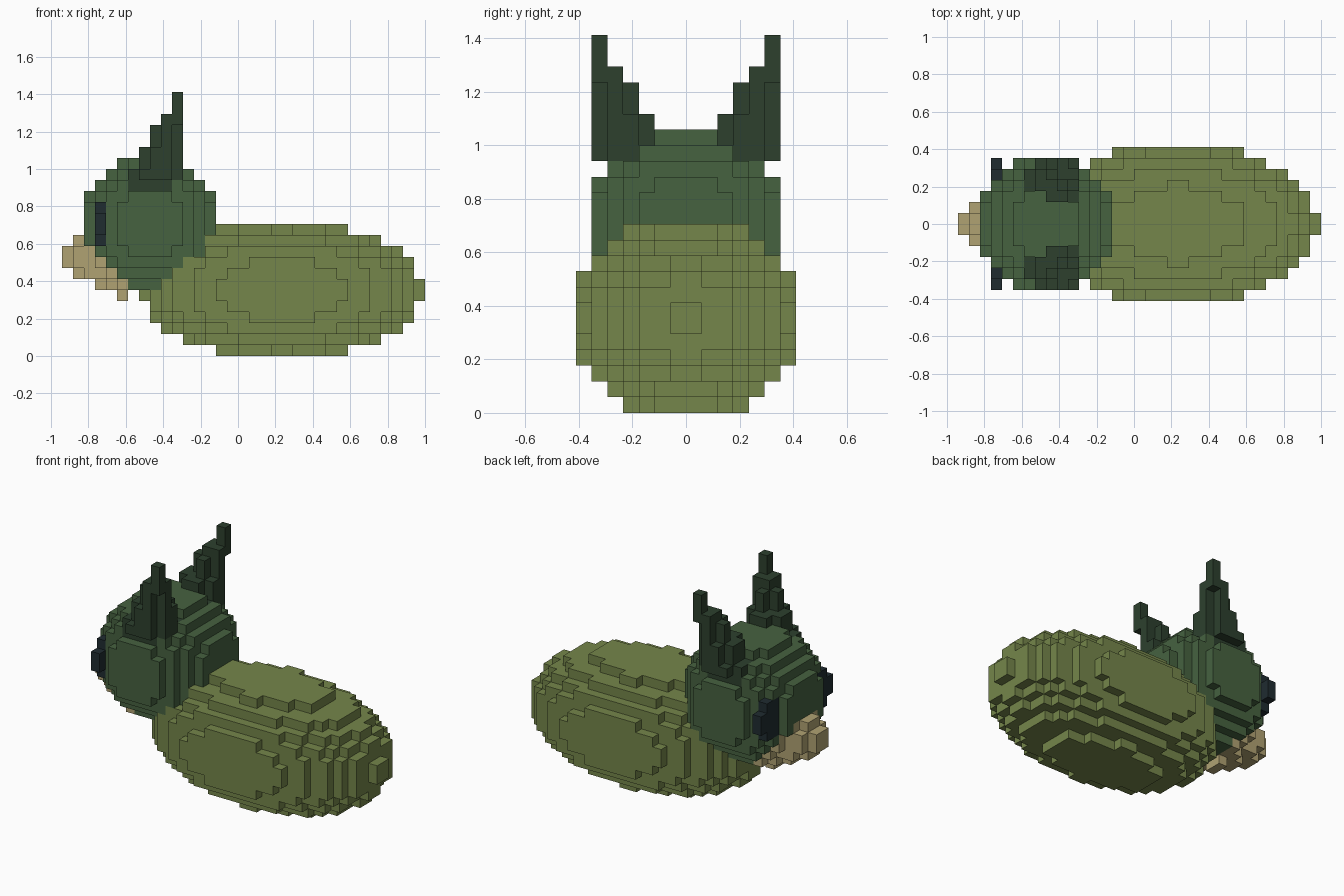
import bpy, bmesh
from mathutils import Vector

cube = bpy.data.objects.get("Cube")
if cube:
    bpy.data.objects.remove(cube, do_unlink=True)

NX, NY, NZ = 34, 14, 24          # block grid
UNIT = 2 / NX


def material(name, rgb):
    m = bpy.data.materials.new(name)
    m.use_nodes = True
    m.diffuse_color = (*rgb, 1)
    m.node_tree.nodes["Principled BSDF"].inputs["Base Color"].default_value = (*rgb, 1)
    return m


# Each rule takes a block centre: x from the bill tip, y from the middle, z from the ground
def in_body(x, y, z):
    return ((x - 21) / 12.8) ** 2 + (y / 7.35) ** 2 + ((z - 6) / 6.275) ** 2 <= 1


def in_head(x, y, z):
    return (x - 9) ** 2 + y ** 2 + (z - 12) ** 2 <= 39.5


def in_bill(x, y, z):
    return x < 7 and y ** 2 + (z - 9) ** 2 <= (0.5 * x + 0.45) ** 2


def in_eyes(x, y, z):
    return 4 < x < 5 and (abs(y) - 4) ** 2 + (z - 12) ** 2 <= 4


# Leaning horn-shaped ears: bottom, top, centre x, centre y, radius
EAR_LAYERS = [(15, 16, 9, 3, 2.4), (16, 17, 9.5, 3.5, 2.3), (17, 19, 10, 4, 1.8),
              (19, 21, 10.5, 4.5, 1.2), (21, 22, 11, 5, 0.75), (22, 24, 11.5, 5.5, 0.4)]


def in_ears(x, y, z):
    return any(lo < z < hi and (x - cx) ** 2 + (abs(y) - cy) ** 2 <= r * r
               for lo, hi, cx, cy, r in EAR_LAYERS)


# Later parts replace earlier ones where they overlap
PARTS = [
    ("body", in_body, material("olive green", (0.178, 0.238, 0.069))),
    ("head", in_head, material("forest green", (0.061, 0.122, 0.051))),
    ("bill", in_bill, material("tan", (0.434, 0.362, 0.171))),
    ("eyes", in_eyes, material("near black", (0.014, 0.025, 0.030))),
    ("ears", in_ears, material("dark green", (0.026, 0.051, 0.027))),
]

blocks = {}
for i in range(NX):
    for j in range(NY):
        for k in range(NZ):
            for name, rule, mat in PARTS:
                if rule(i + 0.5, j + 0.5 - NY / 2, k + 0.5):
                    blocks[i, j, k] = name


def block_faces(cell):
    """Yield the corner loops of the sides of a block that are not covered."""
    for axis in range(3):
        for sign in (-1, 1):
            step = [0, 0, 0]
            step[axis] = sign
            if tuple(c + s for c, s in zip(cell, step)) in blocks:
                continue
            n = Vector(step)
            u = Vector([float(a == (axis + 1) % 3) for a in range(3)])
            v = n.cross(u)
            mid = Vector(cell) + Vector((0.5, 0.5, 0.5)) + n / 2
            yield [mid + (u * a + v * b) / 2
                   for a, b in ((-1, -1), (1, -1), (1, 1), (-1, 1))]


# One outer shell per part
offset = Vector((NX / 2, NY / 2, 0))
for name, rule, mat in PARTS:
    bm = bmesh.new()
    for cell, part in blocks.items():
        if part == name:
            for loop in block_faces(cell):
                bm.faces.new([bm.verts.new((p - offset) * UNIT) for p in loop])
    bmesh.ops.remove_doubles(bm, verts=bm.verts, dist=UNIT / 10)
    mesh = bpy.data.meshes.new(name)
    bm.to_mesh(mesh)
    bm.free()
    mesh.materials.append(mat)
    bpy.context.scene.collection.objects.link(bpy.data.objects.new(name, mesh))
